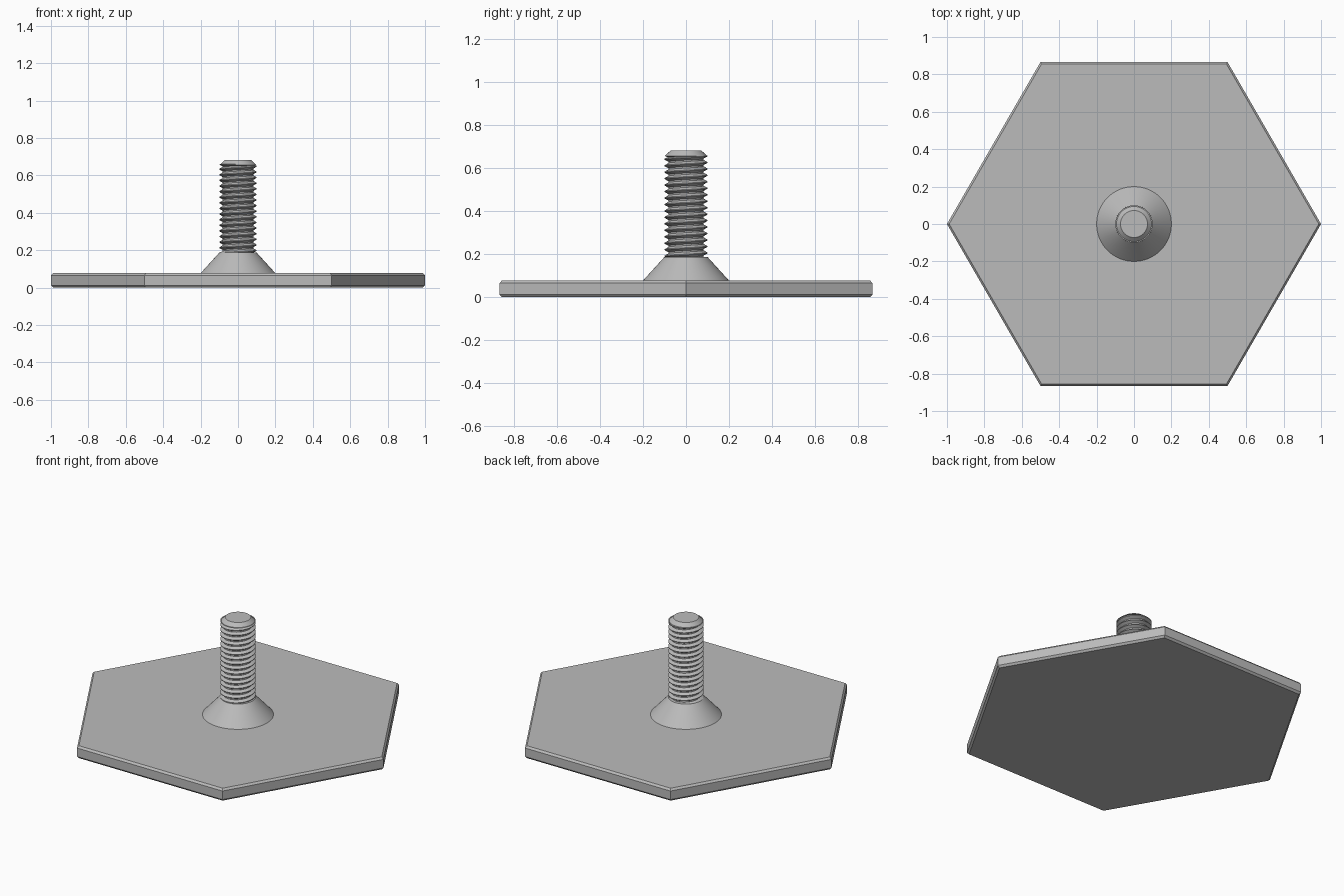
import bpy
import bmesh
from math import cos, sin, tau, radians

cube = bpy.data.objects.get("Cube")
if cube:
    bpy.data.objects.remove(cube, do_unlink=True)

steel = bpy.data.materials.new("grey steel")
steel.use_nodes = True
grey = (0.5, 0.5, 0.5, 1)
steel.diffuse_color = grey
steel.node_tree.nodes["Principled BSDF"].inputs["Base Color"].default_value = grey


def finish(bm, name):
    """Turn a bmesh into a shaded object."""
    bmesh.ops.recalc_face_normals(bm, faces=bm.faces)
    mesh = bpy.data.meshes.new(name)
    bm.to_mesh(mesh)
    bm.free()
    mesh.materials.append(steel)
    obj = bpy.data.objects.new(name, mesh)
    bpy.context.collection.objects.link(obj)
    bpy.ops.object.select_all(action="DESELECT")
    obj.select_set(True)
    bpy.context.view_layer.objects.active = obj
    bpy.ops.object.shade_smooth_by_angle(angle=radians(25))
    return obj


def lathe(name, profile, sides):
    """Closed solid of revolution from (radius, height) points."""
    bm = bmesh.new()
    rings = [[bm.verts.new((r * cos(tau * i / sides), r * sin(tau * i / sides), z))
              for i in range(sides)] for r, z in profile]
    for low, high in zip(rings, rings[1:]):
        for i in range(sides):
            j = (i + 1) % sides
            bm.faces.new((low[i], low[j], high[j], high[i]))
    bm.faces.new(rings[0])
    bm.faces.new(rings[-1])
    return finish(bm, name)


def thread(name, bottom, top, pitch, root, crest, sides):
    """Right-handed helical ridge swept along z, with flat root and crest."""
    section = [(0, root), (0.22, root), (0.55, crest), (0.67, crest)]
    turns = round((top - bottom) / pitch)
    bm = bmesh.new()
    rows = []
    for turn in range(-1, turns + 1):
        for offset, radius in section:
            row = []
            for i in range(sides + 1):
                a = tau * i / sides
                z = bottom + pitch * (turn + offset + i / sides)
                z = min(max(z, bottom), top)
                row.append(bm.verts.new((radius * cos(a), radius * sin(a), z)))
            rows.append(row)
    for low, high in zip(rows, rows[1:]):
        for i in range(sides):
            bm.faces.new((low[i], low[i + 1], high[i + 1], high[i]))
    bmesh.ops.remove_doubles(bm, verts=bm.verts, dist=0.00001)
    return finish(bm, name)


# Hexagonal plate with chamfered rims
lathe("hex_plate", [(0.988, 0), (1, 0.012), (1, 0.065), (0.988, 0.077)], 6)

# Flared collar joining plate and stud
lathe("cone_collar", [(0.2, 0.07), (0.2, 0.077), (0.1, 0.187)], 64)

# Threaded stud and its chamfered tip
thread("stud_thread", 0.18, 0.66, 0.03, 0.082, 0.1, 48)
lathe("stud_tip", [(0.082, 0.648), (0.098, 0.656), (0.072, 0.681)], 64)
